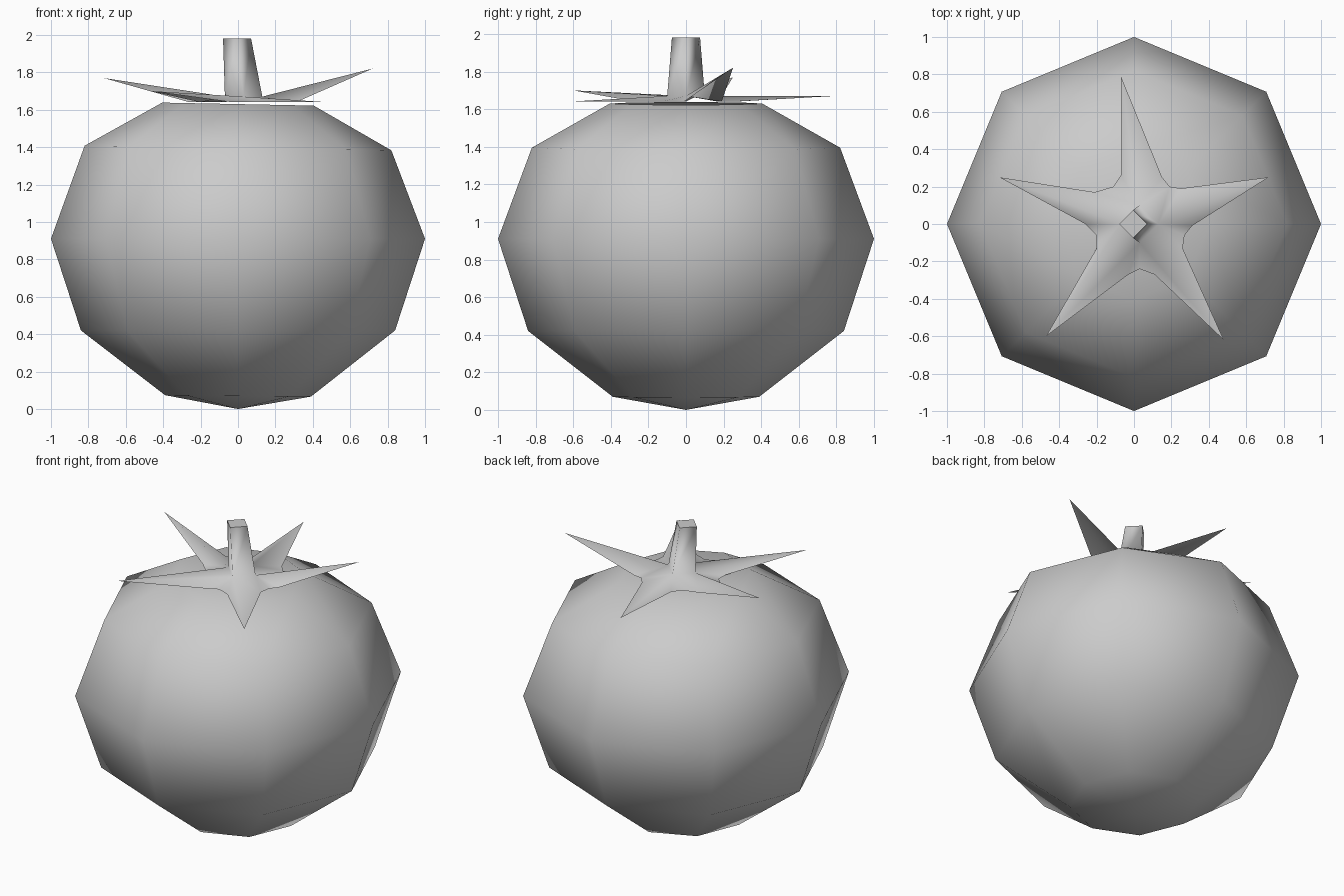
import bpy, bmesh, math
from mathutils import Vector

cube = bpy.data.objects.get("Cube")
if cube:
    bpy.data.objects.remove(cube, do_unlink=True)

grey = bpy.data.materials.new("plain grey")
grey.use_nodes = True
grey.diffuse_color = (0.6, 0.6, 0.6, 1)
grey.node_tree.nodes["Principled BSDF"].inputs["Base Color"].default_value = (0.6, 0.6, 0.6, 1)


def finish(bm, name):
    mesh = bpy.data.meshes.new(name)
    bm.to_mesh(mesh)
    bm.free()
    mesh.materials.append(grey)
    mesh.shade_smooth()
    obj = bpy.data.objects.new(name, mesh)
    bpy.context.collection.objects.link(obj)
    return obj


# Fruit: eight-sided rings given as radius, height and sideways tilt
bm = bmesh.new()
SIDES = 8
rings = []
for radius, height, tilt in [(0.39, 0.07, -0.01), (0.84, 0.42, 0), (1.0, 0.91, 0),
                             (0.82, 1.395, -0.015), (0.405, 1.63, -0.02)]:
    ring = []
    for i in range(SIDES):
        a = math.tau * i / SIDES
        x, y = radius * math.cos(a), radius * math.sin(a)
        ring.append(bm.verts.new((x, y, height + tilt * x)))
    rings.append(ring)
bottom = bm.verts.new((0, 0, 0))
top = bm.verts.new((0, 0, 1.61))
for i in range(SIDES):
    j = (i + 1) % SIDES
    for low, high in zip(rings, rings[1:]):
        bm.faces.new((low[i], low[j], high[j], high[i]))
    bm.faces.new((bottom, rings[0][j], rings[0][i]))
    bm.faces.new((top, rings[-1][i], rings[-1][j]))
finish(bm, "fruit_body")

# Stem: tapered diamond column leaning slightly
bm = bmesh.new()


def diamond(cx, r, z):
    return [bm.verts.new((cx + r * x, r * y, z))
            for x, y in ((1, 0), (0, 1), (-1, 0), (0, -1))]


base = diamond(0.03, 0.1, 1.67)
tip = diamond(-0.005, 0.075, 1.98)
for i in range(4):
    j = (i + 1) % 4
    bm.faces.new((base[i], base[j], tip[j], tip[i]))
cap = bm.faces.new(tip)
bmesh.ops.split_edges(bm, edges=cap.edges[:])

# Calyx: five leaf tips, counter-clockwise, each followed by its notch points
NOTCH = 1.64
leaves = [
    ((-0.07, 0.79, 1.67), [(-0.07, 0.26), (-0.11, 0.20), (-0.21, 0.17)]),
    ((-0.72, 0.25, 1.77), [(-0.26, 0.0), (-0.20, -0.06), (-0.20, -0.13)]),
    ((-0.47, -0.60, 1.70), [(-0.03, -0.27), (0.03, -0.24), (0.11, -0.27)]),
    ((0.48, -0.62, 1.64), [(0.26, -0.13), (0.27, -0.06), (0.31, -0.01)]),
    ((0.72, 0.25, 1.82), [(0.25, 0.19), (0.19, 0.20), (0.15, 0.25)]),
]
outline = []
for point, notches in leaves:
    outline.append(bm.verts.new(point))
    outline += [bm.verts.new((x, y, NOTCH)) for x, y in notches]

# Join each outline point to the stem corner it faces
centre = Vector((0.03, 0, 0))


def corner_of(v):
    d = v.co - centre
    return round(math.atan2(d.y, d.x) / (math.pi / 2)) % 4


for a, b in zip(outline, outline[1:] + outline[:1]):
    ca, cb = corner_of(a), corner_of(b)
    bm.faces.new((base[ca], a, b))
    if ca != cb:
        bm.faces.new((base[ca], b, base[cb]))
finish(bm, "stem_and_calyx")
